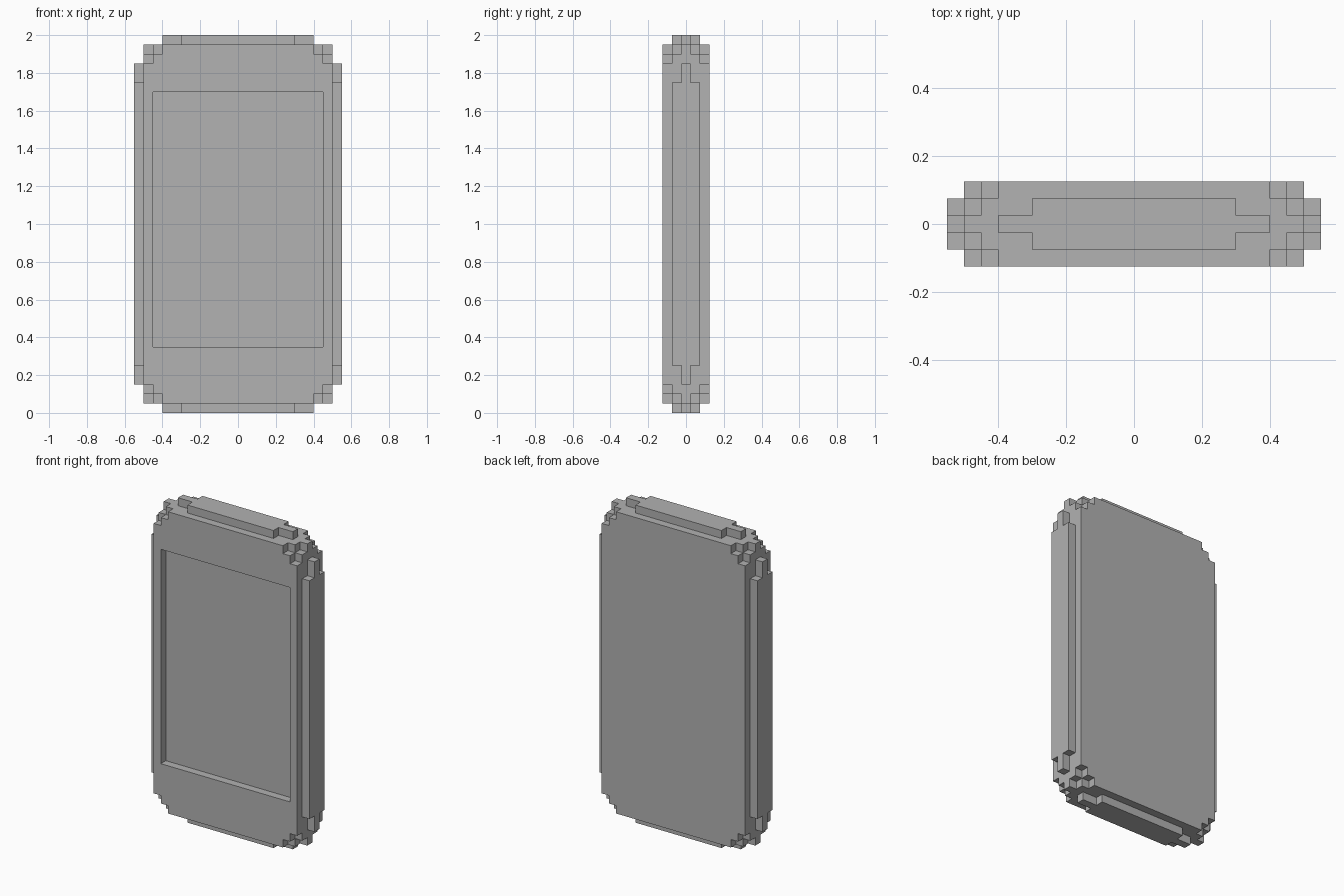
import bpy
import bmesh
from itertools import product
from mathutils import Vector

if "Cube" in bpy.data.objects:
    bpy.data.objects.remove(bpy.data.objects["Cube"], do_unlink=True)

UNIT = 0.05      # size of one block
MID_Z = 1.0

grey = bpy.data.materials.new("plain grey")
grey.use_nodes = True
colour = (0.445, 0.445, 0.445, 1)
grey.diffuse_color = colour
grey.node_tree.nodes["Principled BSDF"].inputs["Base Color"].default_value = colour


def centred(x, y, z):
    """Box around the middle, from its half sizes in blocks."""
    return (-x, -y, -z), (x, y, z)


def holds(box, point):
    return all(lo < p < hi for lo, p, hi in zip(box[0], point, box[1]))


def block_part(name, solids, holes=()):
    """One clean outer skin around joined boxes, less the holes."""
    boxes = list(solids) + list(holes)
    cuts = [sorted({b[end][a] for b in boxes for end in (0, 1)}) for a in range(3)]

    def filled(cell):
        if any(c < 0 or c >= len(cuts[a]) - 1 for a, c in enumerate(cell)):
            return False
        mid = [(cuts[a][c] + cuts[a][c + 1]) / 2 for a, c in enumerate(cell)]
        return any(holds(b, mid) for b in solids) and not any(holds(b, mid) for b in holes)

    bm = bmesh.new()
    verts = {}

    def corner(index):
        if index not in verts:
            co = Vector([cuts[a][i] for a, i in enumerate(index)]) * UNIT
            verts[index] = bm.verts.new(co + Vector((0, 0, MID_Z)))
        return verts[index]

    for cell in product(*(range(len(c) - 1) for c in cuts)):
        if not filled(cell):
            continue
        for axis, side in product(range(3), (0, 1)):
            beyond = list(cell)
            beyond[axis] += 2 * side - 1
            if filled(beyond):
                continue
            u, v = (axis + 1) % 3, (axis + 2) % 3
            ring = []
            for du, dv in ((0, 0), (1, 0), (1, 1), (0, 1)):
                index = list(cell)
                index[axis] += side
                index[u] += du
                index[v] += dv
                ring.append(corner(tuple(index)))
            bm.faces.new(ring if side else ring[::-1])

    # Merge the flat areas into large faces
    bmesh.ops.dissolve_limit(bm, angle_limit=0.01, verts=bm.verts[:], edges=bm.edges[:])
    mesh = bpy.data.meshes.new(name)
    bm.to_mesh(mesh)
    bm.free()
    mesh.materials.append(grey)
    obj = bpy.data.objects.new(name, mesh)
    bpy.context.collection.objects.link(obj)
    return obj


# Body with stepped corners and a shallow screen recess in the front
block_part(
    "body",
    [centred(8, 2.5, 19), centred(9, 2.5, 18), centred(10, 2.5, 17),
     centred(9, 1.5, 19), centred(10, 1.5, 18), centred(10, 0.5, 19)],
    holes=[((-9, -2.5, -13), (9, -0.5, 14))],
)

# Screen panel sitting one block below the front
block_part("screen", [((-9, -1.5, -13), (9, -0.5, 14))])

# Raised strips with narrow tips along the four edges
for side, name in ((1, "left_edge_strip"), (-1, "right_edge_strip")):
    lo, hi = sorted((10 * side, 11 * side))
    block_part(name, [((lo, -y, -z), (hi, y, z)) for y, z in ((1.5, 15), (0.5, 17))])

for side, name in ((1, "top_edge_strip"), (-1, "bottom_edge_strip")):
    lo, hi = sorted((19 * side, 20 * side))
    block_part(name, [((-x, -y, lo), (x, y, hi)) for x, y in ((6, 1.5), (8, 0.5))])
